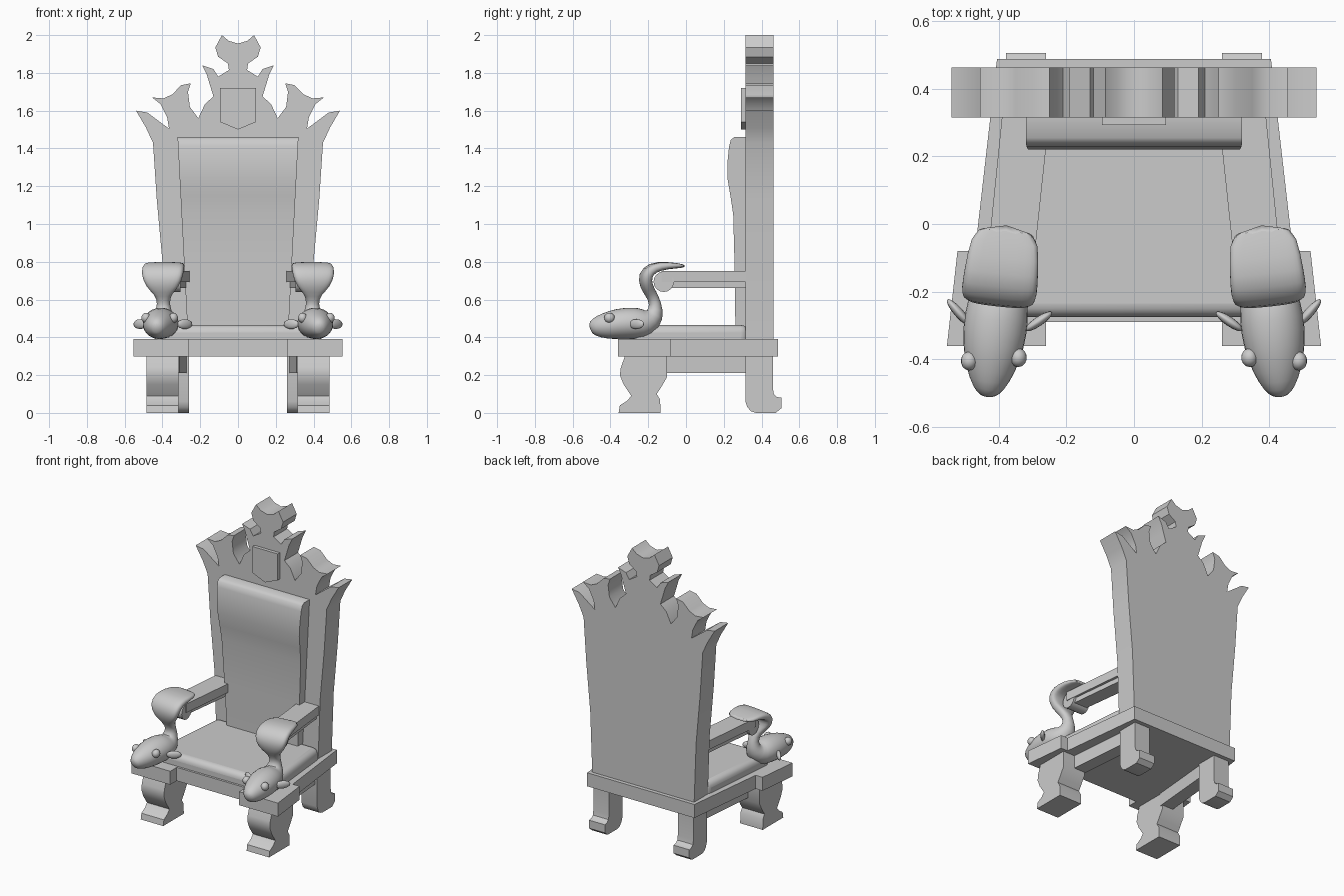
import bpy, bmesh, math
from mathutils import Vector, Matrix

if "Cube" in bpy.data.objects:
    bpy.data.objects.remove(bpy.data.objects["Cube"])


def finish(name, bm, mirror=False, bevel=0, segs=3, subsurf=0, smooth=35):
    bmesh.ops.recalc_face_normals(bm, faces=bm.faces)
    me = bpy.data.meshes.new(name)
    bm.to_mesh(me)
    bm.free()
    ob = bpy.data.objects.new(name, me)
    bpy.context.collection.objects.link(ob)
    if mirror:
        m = ob.modifiers.new("mirror", 'MIRROR')
        m.use_mirror_merge = False
    if bevel:
        b = ob.modifiers.new("bevel", 'BEVEL')
        b.width, b.segments, b.limit_method = bevel, segs, 'ANGLE'
        b.angle_limit = math.radians(50)
    if subsurf:
        s = ob.modifiers.new("subsurf", 'SUBSURF')
        s.levels = s.render_levels = subsurf
    bpy.ops.object.select_all(action='DESELECT')
    ob.select_set(True)
    bpy.context.view_layer.objects.active = ob
    bpy.ops.object.shade_smooth_by_angle(angle=math.radians(smooth))
    return ob


def prism(name, pts, axis, a, b, width=None, **kw):
    """Extrude a 2D outline along an axis from a to b; width(z) scales x if given."""
    bm = bmesh.new()
    place = {'x': lambda p, d: (d * (width(p[1]) if width else 1), p[0], p[1]),
             'y': lambda p, d: (p[0], d, p[1]),
             'z': lambda p, d: (p[0], p[1], d)}[axis]
    lo = [bm.verts.new(place(p, a)) for p in pts]
    hi = [bm.verts.new(place(p, b)) for p in pts]
    bm.faces.new(lo)
    bm.faces.new(hi)
    n = len(pts)
    for i in range(n):
        bm.faces.new((lo[i], lo[(i + 1) % n], hi[(i + 1) % n], hi[i]))
    return finish(name, bm, **kw)


def both(half):
    """Complete a half outline by reflecting it over x = 0."""
    return half + [(-x, y) for x, y in reversed(half) if x > 0]


# carved back panel with leaf crest
crest = [(.385, .39), (.40, .80), (.43, 1.13), (.45, 1.43), (.487, 1.51), (.54, 1.60),
         (.48, 1.59), (.42, 1.545), (.365, 1.505), (.375, 1.565), (.41, 1.635),
         (.455, 1.67), (.395, 1.665), (.35, 1.685), (.30, 1.735), (.25, 1.745),
         (.265, 1.70), (.255, 1.62), (.21, 1.56), (.175, 1.635), (.13, 1.675),
         (.15, 1.74), (.165, 1.79), (.19, 1.84), (.13, 1.82), (.105, 1.78),
         (.048, 1.815), (.053, 1.85), (.105, 1.885), (.12, 1.935), (.085, 2.0),
         (.05, 1.97), (0, 1.955)]
prism("back_panel", both(crest), 'y', .315, .462)

# shield on the crest
prism("shield", both([(0, 1.5), (.095, 1.54), (.095, 1.72)]), 'y', .292, .32)

# padded back, wider at the top
prism("back_cushion", [(.33, .40), (.262, .40), (.258, .75), (.25, 1.05), (.235, 1.15),
                       (.22, 1.24), (.22, 1.33), (.228, 1.41), (.237, 1.445),
                       (.255, 1.46), (.33, 1.46)],
      'x', -1, 1, width=lambda z: .265 + .055 * (z - .4) / 1.06, smooth=40)

# seat frame with projecting front corner blocks
prism("seat_frame", both([(0, -.29), (.26, -.29), (.26, -.36), (.553, -.36), (.522, -.08),
                          (.47, -.08), (.405, .488), (0, .488)]), 'z', .298, .39)

# seat cushion
prism("seat_cushion", both([(.445, -.275), (.388, .33)]), 'z', .33, .465, bevel=.04, segs=4)

# legs and side rails
prism("front_leg", [(-.32, .31), (-.345, .24), (-.35, .20), (-.33, .15), (-.29, .09),
                    (-.31, .065), (-.35, .04), (-.357, 0), (-.135, 0), (-.137, .07),
                    (-.155, .10), (-.135, .13), (-.10, .19), (-.10, .31)],
      'x', .315, .485, mirror=True)
prism("back_leg", [(.315, .31), (.315, .06), (.325, .03), (.345, .008), (.37, 0), (.475, 0),
                   (.505, .025), (.505, .08), (.48, .085), (.465, .10), (.46, .13),
                   (.46, .31)], 'x', .26, .378, mirror=True)
prism("side_rail", [(.31, -.12), (.40, -.12), (.36, .33), (.27, .33)],
      'z', .21, .31, mirror=True)

# stepped armrests ending in a scroll
prism("armrest", [(.298, -.13), (.436, -.13), (.39, .32), (.25, .32)],
      'z', .692, .752, mirror=True)
prism("armrest_underside", [(.32, -.10), (.418, -.10), (.372, .32), (.268, .32)],
      'z', .66, .70, mirror=True)
prism("arm_scroll", [(-.118 + .054 * math.cos(i * math.pi / 8),
                      .694 + .054 * math.sin(i * math.pi / 8)) for i in range(16)],
      'x', .305, .43, mirror=True)

# animal head flowing into a neck and a curled ribbon
turn = Matrix.Translation((.378, -.015, 0)) @ Matrix.Rotation(.11, 4, 'Z')
sections = [  # y, z, half width, half thickness, roundness exponent
    (-.497, .445, .022, .024, 1), (-.475, .455, .048, .05, 1), (-.42, .46, .075, .07, 1),
    (-.35, .472, .094, .084, 1), (-.26, .475, .1, .087, 1), (-.19, .475, .085, .082, 1),
    (-.145, .515, .052, .052, 1), (-.147, .58, .03, .032, 1), (-.17, .63, .045, .03, .8),
    (-.198, .67, .092, .032, .6), (-.205, .73, .113, .034, .5), (-.165, .77, .113, .03, .5),
    (-.09, .782, .108, .02, .5), (.015, .777, .095, .009, .5)]
bm = bmesh.new()
rings, N = [], 14
for i, (y, z, w, t, e) in enumerate(sections):
    p, q = sections[max(i - 1, 0)], sections[min(i + 1, len(sections) - 1)]
    tan = Vector((0, q[0] - p[0], q[1] - p[1])).normalized()
    nor = tan.cross(Vector((1, 0, 0)))
    ring = []
    for k in range(N):
        c, s = math.cos(2 * math.pi * k / N), math.sin(2 * math.pi * k / N)
        u = math.copysign(abs(c) ** e, c) * w
        v = math.copysign(abs(s) ** e, s) * t
        ring.append(bm.verts.new(turn @ (Vector((u, y, z)) + nor * v)))
    rings.append(ring)
for r0, r1 in zip(rings, rings[1:]):
    for k in range(N):
        bm.faces.new((r0[k], r0[(k + 1) % N], r1[(k + 1) % N], r1[k]))
bm.faces.new(rings[0])
bm.faces.new(rings[-1])
finish("animal_head_scroll", bm, mirror=True, subsurf=1, smooth=60)


def blobs(name, items):
    """Ellipsoids given as centre, radii and z rotation, mirrored over x."""
    bm = bmesh.new()
    for loc, rad, rot in items:
        m = Matrix.Translation(loc) @ Matrix.Rotation(rot, 4, 'Z') @ Matrix.Diagonal((*rad, 1))
        bmesh.ops.create_uvsphere(bm, u_segments=14, v_segments=8, radius=1, matrix=m)
    finish(name, bm, mirror=True, smooth=60)


# eyes and ears
blobs("eyes", [((.487, -.405, .503), (.025, .028, .027), 0),
               ((.342, -.395, .503), (.025, .028, .027), 0)])
blobs("ears", [((.518, -.262, .47), (.052, .014, .026), .85),
               ((.282, -.288, .47), (.048, .014, .026), -.6)])
